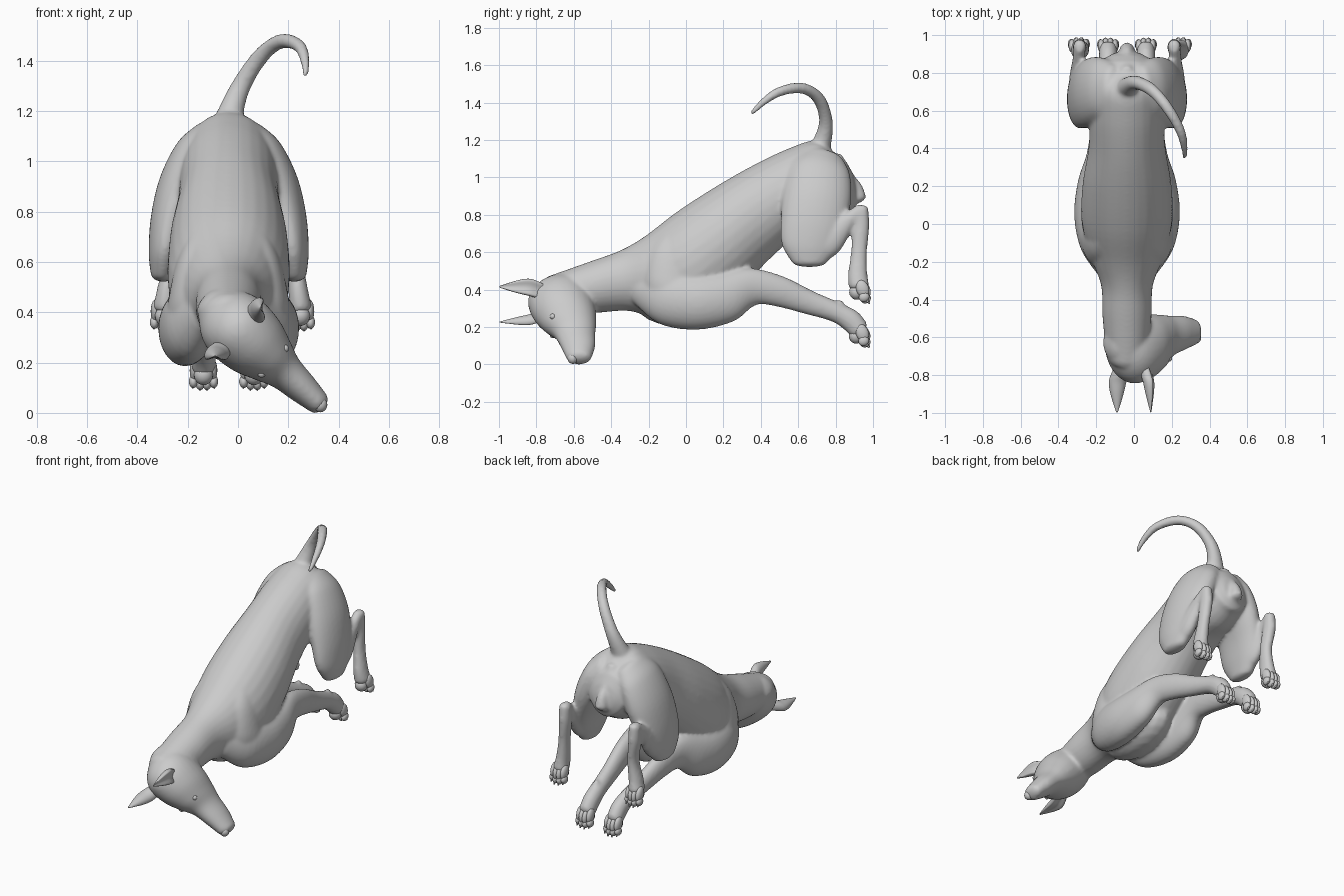
import bpy, bmesh, math
from mathutils import Vector, Matrix

CX = -0.037                      # body centre line
X = Vector((1, 0, 0))
F = Vector((0.735, 0, -0.68))    # muzzle direction
R = Vector((0.68, 0, 0.735))     # ear-to-ear direction


def finish(name, bm):
    bmesh.ops.recalc_face_normals(bm, faces=bm.faces)
    me = bpy.data.meshes.new(name)
    bm.to_mesh(me)
    bm.free()
    for p in me.polygons:
        p.use_smooth = True
    ob = bpy.data.objects.new(name, me)
    bpy.context.collection.objects.link(ob)
    return ob


def spline(a, b, c, d, t):
    return 0.5 * (2 * b + (c - a) * t + (2 * a - 5 * b + 4 * c - d) * t * t
                  + (3 * b - a - 3 * c + d) * t ** 3)


def loft(name, rings, sub=5, n=28, dent=0):
    """Smooth closed skin through elliptical rings (centre, u axis, v axis)."""
    k = len(rings)
    out = []
    for i in range(k - 1):
        q = [rings[max(0, min(k - 1, i + o))] for o in (-1, 0, 1, 2)]
        for s in range(sub):
            out.append([spline(*[r[j] for r in q], s / sub) for j in range(3)])
    out.append(list(rings[-1]))

    def cap(ring, other):
        c, u, v = ring
        d = (c - other[0]).normalized()
        m = 0.55 * min(u.length, v.length)
        return [[c + d * m * math.sin(a), u * math.cos(a), v * math.cos(a)] for a in (0.5, 1.0, 1.4)]
    out = cap(out[0], out[1])[::-1] + out + cap(out[-1], out[-2])
    bm = bmesh.new()
    loops = []
    for c, u, v in out:
        row = []
        for j in range(n):
            a = 2 * math.pi * j / n
            f = 1 - dent * max(0, math.cos(a)) ** 2
            row.append(bm.verts.new(c + u * math.cos(a) * f + v * math.sin(a)))
        loops.append(row)
    for p, q in zip(loops, loops[1:]):
        for j in range(n):
            bm.faces.new((p[j], p[(j + 1) % n], q[(j + 1) % n], q[j]))
    bm.faces.new(loops[0])
    bm.faces.new(loops[-1])
    return finish(name, bm)


def limb(name, pts, side=1):
    """Tube along x, y, z points with half sizes a (sideways) and b (in profile)."""
    P = [Vector((CX + side * p[0], p[1], p[2])) for p in pts]
    rings = []
    for i, p in enumerate(pts):
        t = (P[min(i + 1, len(P) - 1)] - P[max(i - 1, 0)]).normalized()
        v = t.cross(X).normalized()
        rings.append((P[i], v.cross(t) * p[3], v * p[4]))
    return loft(name, rings)


def blobs(name, items):
    """Ellipsoids (centre, half sizes, tilt about x) in one object."""
    bm = bmesh.new()
    for loc, size, tilt in items:
        m = Matrix.Translation(loc) @ Matrix.Rotation(tilt, 4, 'X') @ Matrix.Diagonal((*size, 1))
        bmesh.ops.create_uvsphere(bm, u_segments=16, v_segments=10, radius=1, matrix=m)
    return finish(name, bm)


flesh = []

# torso and neck: back point, belly point, half width
torso = [(-0.74, 0.47, -0.64, 0.27, 0.11), (-0.5, 0.555, -0.48, 0.275, 0.13),
         (-0.35, 0.61, -0.3, 0.285, 0.137), (-0.22, 0.685, -0.14, 0.235, 0.19),
         (-0.05, 0.815, 0.06, 0.225, 0.24), (0.15, 0.945, 0.27, 0.385, 0.235),
         (0.35, 1.06, 0.46, 0.575, 0.203), (0.55, 1.155, 0.62, 0.71, 0.195),
         (0.7, 1.195, 0.76, 0.75, 0.185), (0.82, 1.11, 0.855, 0.8, 0.14)]
flesh.append(loft("torso", [(Vector((CX, (a + c) / 2, (b + d) / 2)), X * w,
                             Vector((0, (a - c) / 2, (b - d) / 2))) for a, b, c, d, w in torso]))
# breast filling the space between the front legs
flesh.append(blobs("breast", [((CX, 0.0, 0.345), (0.14, 0.27, 0.14), 0.1)]))

# head: distance along muzzle, crown y, jaw y, half width
head = [(-0.15, -0.72, -0.55, 0.07), (-0.08, -0.81, -0.51, 0.125), (0, -0.845, -0.49, 0.145),
        (0.1, -0.82, -0.48, 0.135), (0.19, -0.765, -0.48, 0.102), (0.26, -0.705, -0.485, 0.075),
        (0.35, -0.67, -0.485, 0.062), (0.44, -0.64, -0.505, 0.046)]
H0 = Vector((0, 0, 0.335))
flesh.append(loft("head", [(H0 + F * s + Vector((0, (a + b) / 2, 0)), R * w,
                            Vector((0, (b - a) / 2, 0))) for s, a, b, w in head]))

# tail, and the ridge below it
flesh.append(limb("tail", [(0, 0.69, 1.1, 0.085, 0.07), (0.005, 0.725, 1.18, 0.055, 0.052),
                           (0.05, 0.748, 1.3, 0.039, 0.037), (0.13, 0.71, 1.42, 0.033, 0.033),
                           (0.21, 0.62, 1.477, 0.03, 0.03), (0.28, 0.5, 1.458, 0.026, 0.026),
                           (0.303, 0.41, 1.4, 0.02, 0.02), (0.305, 0.352, 1.342, 0.013, 0.013)]))
flesh.append(limb("rear_ridge", [(0, 0.8, 1.1, 0.04, 0.04), (0, 0.865, 1.0, 0.03, 0.035),
                                 (0, 0.9, 0.94, 0.036, 0.045), (0, 0.92, 0.885, 0.042, 0.045)]))

for side, tag in ((-1, "left"), (1, "right")):
    hx = 0.285 if side > 0 else 0.255    # the left hind foot hangs closer in
    # shoulder blade blending the neck into the upper arm
    flesh.append(limb("shoulder_" + tag, [
        (0.09, 0.0, 0.7, 0.07, 0.1), (0.12, -0.06, 0.57, 0.092, 0.14),
        (0.14, -0.08, 0.44, 0.1, 0.15), (0.15, -0.05, 0.36, 0.1, 0.13)], side))
    # front leg, tucked backwards
    flesh.append(limb("front_leg_" + tag, [
        (0.1, -0.24, 0.42, 0.06, 0.1), (0.15, -0.1, 0.36, 0.1, 0.15),
        (0.175, 0.06, 0.335, 0.105, 0.15), (0.175, 0.22, 0.36, 0.085, 0.135),
        (0.155, 0.36, 0.415, 0.06, 0.1), (0.14, 0.5, 0.39, 0.052, 0.083),
        (0.12, 0.66, 0.33, 0.046, 0.065), (0.105, 0.8, 0.28, 0.046, 0.055),
        (0.1, 0.88, 0.235, 0.049, 0.06), (0.1, 0.925, 0.185, 0.048, 0.056)], side))
    # thigh
    flesh.append(limb("thigh_" + tag, [
        (0.07, 0.73, 1.1, 0.07, 0.12), (0.125, 0.715, 1.03, 0.09, 0.165),
        (0.18, 0.7, 0.9, 0.1, 0.185), (0.23, 0.68, 0.76, 0.082, 0.175),
        (0.255, 0.66, 0.63, 0.064, 0.15), (0.265, 0.66, 0.545, 0.045, 0.095)], side))
    # shank from knee to hock
    flesh.append(limb("shank_" + tag, [
        (0.258, 0.66, 0.585, 0.05, 0.07), (0.26, 0.765, 0.655, 0.046, 0.077),
        (0.256, 0.86, 0.76, 0.034, 0.047), (0.25, 0.935, 0.828, 0.03, 0.034)], side))
    # hind foot hanging from the hock
    flesh.append(limb("hind_foot_" + tag, [
        (0.25, 0.94, 0.835, 0.033, 0.036), (0.25, 0.935, 0.74, 0.036, 0.046),
        (hx - 0.022, 0.925, 0.6, 0.033, 0.043), (hx - 0.008, 0.918, 0.48, 0.04, 0.052),
        (hx, 0.925, 0.42, 0.046, 0.056)], side))
    # paws: pad, toes and claws
    for part, x, y, z, tilt in (("front", 0.1, 0.942, 0.155, 0.35), ("hind", hx, 0.944, 0.39, 0.35)):
        bits = [((CX + side * x, y - 0.035, z - 0.005), (0.038, 0.036, 0.04), tilt)]
        for k in (-1.5, -0.5, 0.5, 1.5):
            drop = 0.008 * (1.5 - abs(k))
            px = CX + side * x + 0.024 * k
            bits.append(((px, y + drop, z - drop + 0.014), (0.019, 0.034, 0.048), tilt))
            bits.append(((px + 0.003 * k, y + 0.008 + drop, z - 0.03 - drop), (0.018, 0.029, 0.026), tilt))
            bits.append(((px + 0.004 * k, y + 0.024 + drop, z - 0.046 - drop), (0.005, 0.008, 0.014), tilt))
        blobs(f"{part}_paw_{tag}", bits)
    # dew pad above the wrist
    flesh.append(blobs("wrist_pad_" + tag, [((CX + side * 0.105, 0.825, 0.325), (0.018, 0.02, 0.022), 0)]))

    # ear: hollowed cone pointing forward, rooted in the skull and opening outwards
    ex, ez = (0.09, 0.415) if side > 0 else (-0.09, 0.225)
    open_dir = (R * side + F * 0.9).normalized()
    edge = Vector((0, -1, 0)).cross(open_dir)
    loft("ear_" + tag, [(Vector((ex, y, ez)) - R * side * inset, open_dir * a, edge * b)
                        for y, a, b, inset in
                        ((-0.73, 0.034, 0.036, 0.05), (-0.8, 0.041, 0.046, 0.018),
                         (-0.84, 0.039, 0.046, 0.004), (-0.89, 0.031, 0.037, 0),
                         (-0.95, 0.016, 0.02, 0), (-0.995, 0.004, 0.005, 0))], dent=0.8)
    # eye
    e = H0 + F * 0.19 + R * 0.068 * side
    blobs("eye_" + tag, [((e.x, -0.712, e.z), (0.016, 0.016, 0.016), 0)])

# nose
nose = H0 + F * 0.445
blobs("nose", [((nose.x, -0.605, nose.z), (0.028, 0.028, 0.03), 0)])

# fuse the flesh into one smooth skin
bpy.ops.object.select_all(action='DESELECT')
for ob in flesh:
    ob.select_set(True)
body = flesh[0]
bpy.context.view_layer.objects.active = body
bpy.ops.object.join()
body.name = "dog_body"
skin = body.modifiers.new("skin", 'REMESH')
skin.mode = 'VOXEL'
skin.voxel_size = 0.01
skin.use_smooth_shade = True
soft = body.modifiers.new("soft", 'SMOOTH')
soft.factor = 0.5
soft.iterations = 10
for m in ("skin", "soft"):
    bpy.ops.object.modifier_apply(modifier=m)
